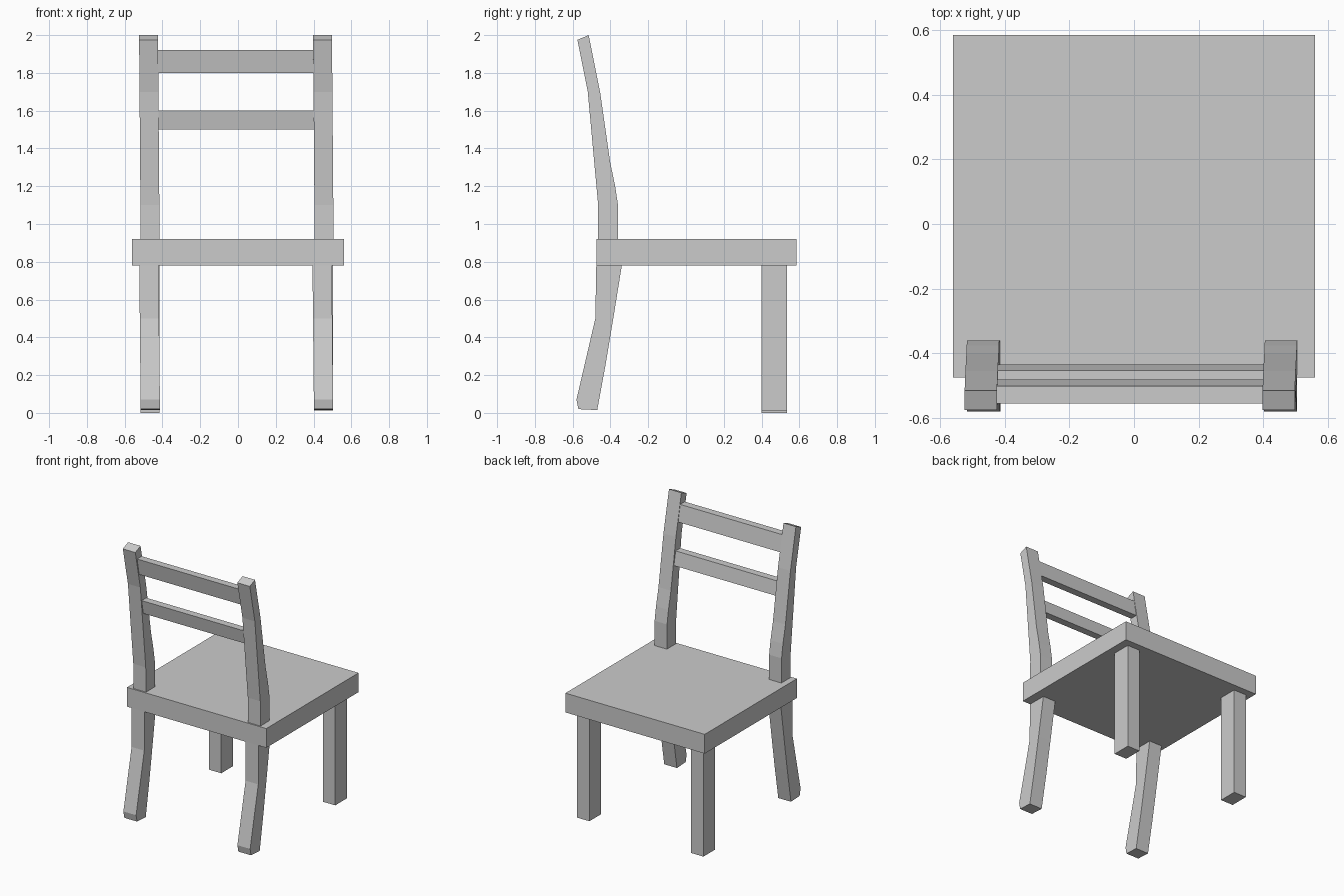
import bpy

if "Cube" in bpy.data.objects:
    bpy.data.objects.remove(bpy.data.objects["Cube"])


def prism(name, profile, x0, x1, lean=0.0):
    """Extrude a (y, z) outline from x0 to x1; lean shifts x with height."""
    z0 = min(z for _, z in profile)
    n = len(profile)
    verts = [(x + lean * (z - z0), y, z) for x in (x0, x1) for y, z in profile]
    faces = [list(range(n))[::-1], list(range(n, 2 * n))]
    faces += [(i, (i + 1) % n, (i + 1) % n + n, i + n) for i in range(n)]
    mesh = bpy.data.meshes.new(name)
    mesh.from_pydata(verts, [], faces)
    obj = bpy.data.objects.new(name, mesh)
    bpy.context.collection.objects.link(obj)
    # consistent outward normals
    import bmesh
    bm = bmesh.new()
    bm.from_mesh(mesh)
    bmesh.ops.recalc_face_normals(bm, faces=bm.faces)
    bm.to_mesh(mesh)
    bm.free()
    return obj


def rect(y0, y1, z0, z1):
    return [(y0, z0), (y1, z0), (y1, z1), (y0, z1)]


# Seat slab
prism("seat", rect(-0.475, 0.585, 0.78, 0.92), -0.56, 0.56)

# Curved outlines of the rear legs and back posts
rear_leg = [(-0.57, 0.02), (-0.47, 0.015), (-0.425, 0.26), (-0.385, 0.5),
            (-0.34, 0.78), (-0.475, 0.78), (-0.48, 0.5), (-0.58, 0.07)]
back_post = [(-0.465, 0.92), (-0.36, 0.92), (-0.36, 1.1), (-0.375, 1.2),
             (-0.402, 1.33), (-0.455, 1.7), (-0.515, 2.0), (-0.575, 1.975),
             (-0.52, 1.7), (-0.465, 1.1)]

# Legs and posts on each side (the right front leg is a touch shorter)
for side, x, foot in (("left", -0.515, 0.0), ("right", 0.402, 0.012)):
    prism(f"{side}_rear_leg", rear_leg, x, x + 0.102, -0.01)
    prism(f"{side}_front_leg", rect(0.40, 0.535, foot, 0.78), x, x + 0.10)
    px = x if side == "left" else x + 0.004
    prism(f"{side}_back_post", back_post, px, px + 0.1, -0.008)

# Tilted back slats
for name, y, z0, z1 in (("lower_slat", -0.435, 1.5, 1.6),
                        ("upper_slat", -0.48, 1.8, 1.92)):
    t = 0.18 * (z1 - z0)
    prism(name, [(y - 0.053, z0), (y, z0), (y - t, z1), (y - t - 0.053, z1)],
          -0.43, 0.41)
